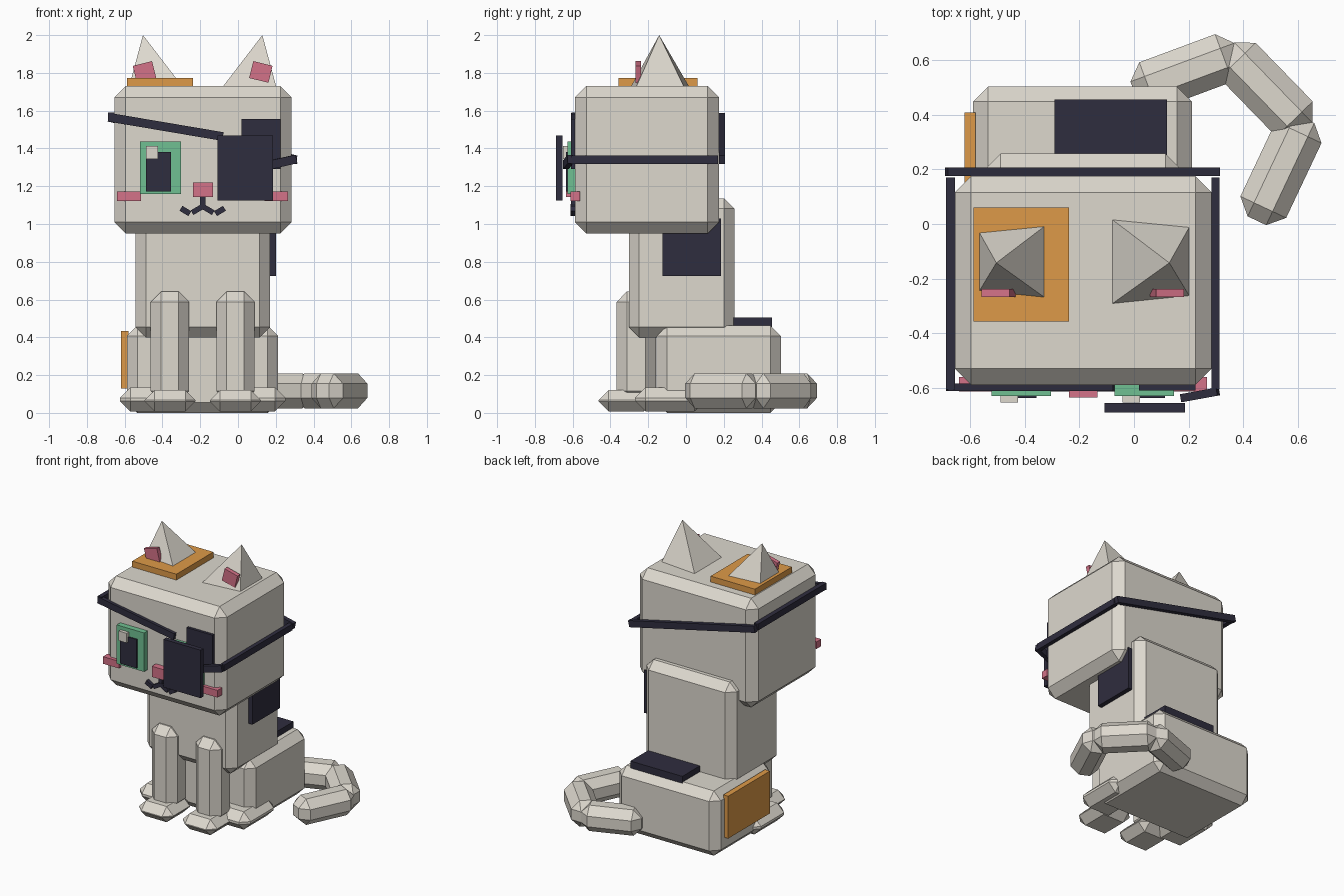
import bpy, bmesh, math
from mathutils import Matrix, Vector

if "Cube" in bpy.data.objects:
    bpy.data.objects.remove(bpy.data.objects["Cube"])

CX = -0.187  # symmetry plane of the body


def material(name, rgb):
    lin = [(c / 255 / 12.92) if c < 11 else ((c / 255 + 0.055) / 1.055) ** 2.4 for c in rgb]
    m = bpy.data.materials.new(name)
    m.diffuse_color = (*lin, 1)
    m.use_nodes = True
    m.node_tree.nodes["Principled BSDF"].inputs["Base Color"].default_value = m.diffuse_color
    return m


FUR = material("cream fur", (221, 216, 206))
DARK = material("dark navy", (47, 45, 62))
ORANGE = material("orange patch", (222, 154, 72))
GREEN = material("eye green", (112, 192, 146))
PINK = material("soft pink", (212, 114, 136))


def finish(bm, name, mat):
    bmesh.ops.recalc_face_normals(bm, faces=bm.faces[:])
    me = bpy.data.meshes.new(name)
    bm.to_mesh(me)
    bm.free()
    me.materials.append(mat)
    ob = bpy.data.objects.new(name, me)
    bpy.context.collection.objects.link(ob)
    return ob


def block(name, mat, centre, size, bevel=0, rot=None):
    """Box by centre and size, optionally chamfered and rotated."""
    bm = bmesh.new()
    bmesh.ops.create_cube(bm, size=1)
    bmesh.ops.scale(bm, vec=size, verts=bm.verts[:])
    if bevel:
        bmesh.ops.bevel(bm, geom=bm.edges[:], offset=bevel, segments=1,
                        affect='EDGES', profile=0.5)
    bm.transform(Matrix.Translation(centre) @ (rot or Matrix()))
    return finish(bm, name, mat)


def box(name, mat, x, y, z, bevel=0):
    """Box by its x, y and z ranges."""
    r = (x, y, z)
    return block(name, mat, [(a + b) / 2 for a, b in r], [b - a for a, b in r], bevel)


def bar(name, mat, a, b, thick_y, height, bevel=0):
    """Bar running from point a to point b."""
    a, b = Vector(a), Vector(b)
    d = (b - a).normalized()
    side = Vector((0, 1, 0)) if abs(d.y) < 0.01 else Vector((0, 0, 1)).cross(d).normalized()
    up = d.cross(side)
    rot = Matrix((d, side, up)).transposed().to_4x4()
    return block(name, mat, (a + b) / 2, ((b - a).length, thick_y, height), bevel, rot)


def mx(x, s):
    """Mirror x about the body plane when s is 1."""
    return 2 * CX - x if s > 0 else x


def span(a, b, s):
    return tuple(sorted((mx(a, s), mx(b, s))))


# Body
box("head", FUR, (-0.655, 0.284), (-0.588, 0.175), (0.95, 1.73), 0.06)
box("torso", FUR, (-0.543, 0.17), (-0.303, 0.257), (0.40, 1.136), 0.055)
box("hips", FUR, (-0.588, 0.212), (-0.155, 0.502), (0.0, 0.463), 0.055)

# Paired parts
for s, side in ((-1, "left"), (1, "right")):
    box(f"front_leg_{side}", FUR, span(-0.462, -0.259, s), (-0.367, -0.16), (0.06, 0.643), 0.055)
    box(f"front_paw_{side}", FUR, span(-0.495, -0.225, s), (-0.462, -0.17), (0.008, 0.12), 0.053)
    box(f"back_paw_{side}", FUR, span(-0.625, -0.355, s), (-0.27, 0.1), (0.008, 0.135), 0.055)
    box(f"cheek_{side}", PINK, span(-0.64, -0.514, s), (-0.612, -0.56), (1.122, 1.173))

    # Ear: leaning four-sided pyramid
    bm = bmesh.new()
    pts = [(-0.292, 0.018), (-0.577, -0.01), (-0.577, -0.264), (-0.292, -0.293)]
    base = [bm.verts.new((mx(x, s), y, 1.725)) for x, y in pts]
    tip = bm.verts.new((mx(-0.503, s), -0.142, 2.0))
    bm.faces.new(base)
    for i in range(4):
        bm.faces.new((base[i], base[(i + 1) % 4], tip))
    finish(bm, f"ear_{side}", FUR)
    block(f"inner_ear_{side}", PINK, (mx(-0.495, s), -0.252, 1.805), (0.105, 0.03, 0.092),
          rot=Matrix.Rotation(math.radians(14 * s), 4, 'Y'))

    # Eye, pupil and glint
    box(f"eye_{side}", GREEN, span(-0.52, -0.303, s), (-0.628, -0.58), (1.16, 1.438))
    box(f"pupil_{side}", DARK, span(-0.488, -0.356, s), (-0.636, -0.6), (1.173, 1.38))
    gx = -0.488 if s < 0 else -0.042
    box(f"eye_glint_{side}", FUR, (gx, gx + 0.064), (-0.652, -0.61), (1.343, 1.412))

    # Mouth curl
    bar(f"mouth_inner_{side}", DARK, (CX, -0.597, 1.093), (mx(-0.243, s), -0.597, 1.06), 0.03, 0.028)
    bar(f"mouth_outer_{side}", DARK, (mx(-0.255, s), -0.597, 1.055), (mx(-0.302, s), -0.597, 1.083),
        0.03, 0.03)

# Nose and mouth stem
box("nose", PINK, (-0.238, -0.133), (-0.634, -0.58), (1.144, 1.22))
box("mouth_stem", DARK, (-0.2, -0.173), (-0.61, -0.58), (1.08, 1.15))

# Coat patches
box("ear_patch", ORANGE, (-0.587, -0.237), (-0.357, 0.06), (1.72, 1.772))
box("hip_side_patch", ORANGE, (-0.619, -0.58), (-0.065, 0.407), (0.13, 0.433))
box("torso_side_patch", DARK, (0.15, 0.202), (-0.124, 0.184), (0.725, 1.03))
box("rump_patch", DARK, (-0.29, 0.121), (0.1, 0.455), (0.45, 0.505))
box("face_patch", DARK, (0.018, 0.224), (-0.608, -0.58), (1.29, 1.555))

# Eye patch with its strap around the head
box("eye_patch", DARK, (-0.108, 0.186), (-0.688, -0.655), (1.125, 1.468))
bar("strap_front", DARK, (-0.683, -0.596, 1.565), (-0.08, -0.596, 1.463), 0.028, 0.046)
box("strap_left", DARK, (-0.687, -0.655), (-0.605, 0.17), (1.544, 1.59))
bar("strap_back", DARK, (-0.685, 0.191, 1.565), (0.31, 0.191, 1.34), 0.03, 0.046)
box("strap_right", DARK, (0.283, 0.312), (-0.605, 0.17), (1.317, 1.363))
bar("strap_front_right", DARK, (0.175, -0.636, 1.314), (0.307, -0.612, 1.344), 0.03, 0.046)

# Curled tail of chamfered segments
tail = [((0.0, 0.485), (0.38, 0.626)), ((0.34, 0.637), (0.625, 0.344)), ((0.625, 0.385), (0.449, 0.012))]
for i, (a, b) in enumerate(tail):
    bar(f"tail_segment_{i + 1}", FUR, (*a, 0.117), (*b, 0.117), 0.185, 0.185, 0.055)
